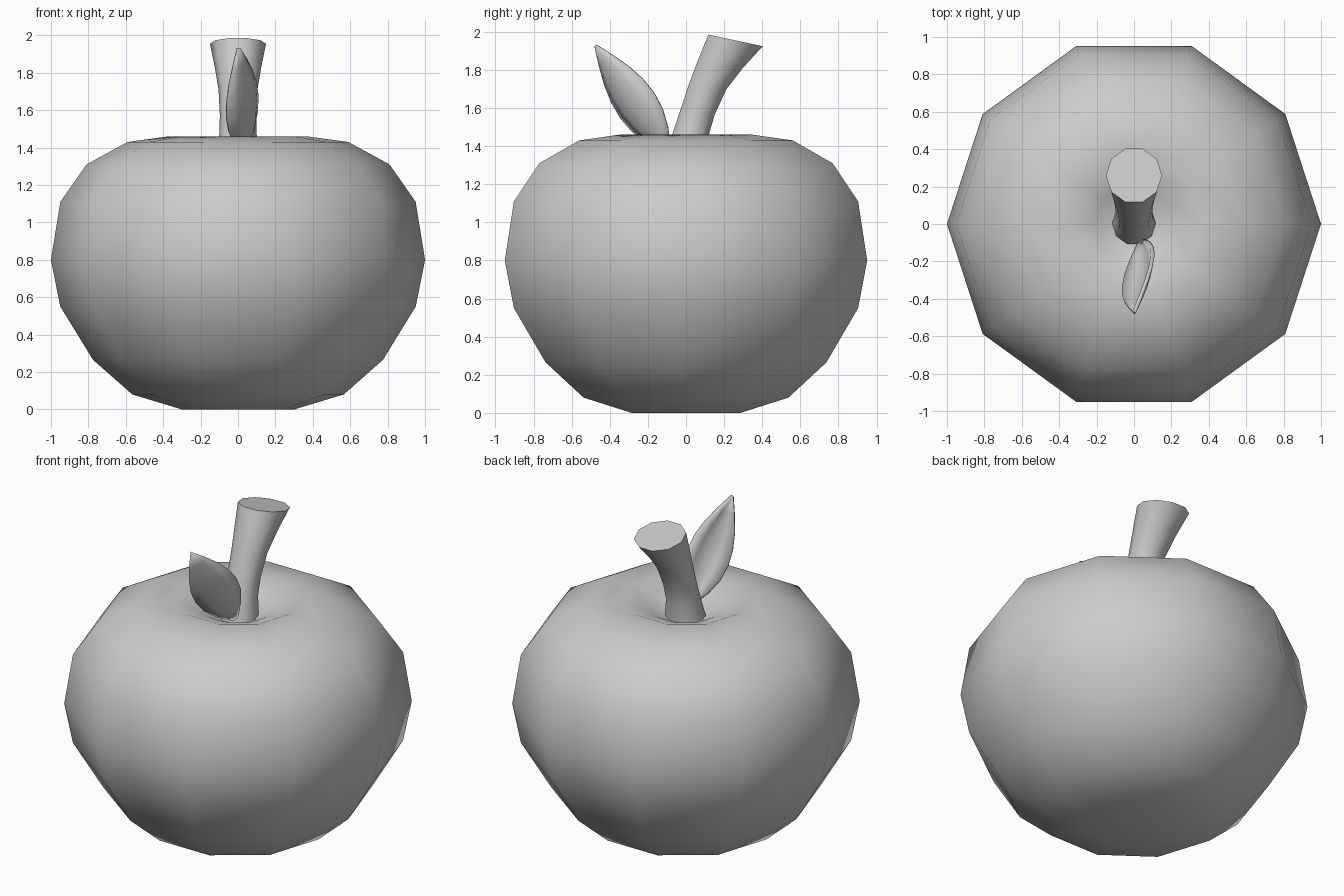
import bpy, bmesh, math
from mathutils import Vector

if "Cube" in bpy.data.objects:
    bpy.data.objects.remove(bpy.data.objects["Cube"])

SIDES = 10


def finish(bm, name, angle=50):
    bmesh.ops.recalc_face_normals(bm, faces=bm.faces)
    mesh = bpy.data.meshes.new(name)
    bm.to_mesh(mesh)
    bm.free()
    obj = bpy.data.objects.new(name, mesh)
    bpy.context.collection.objects.link(obj)
    bpy.ops.object.select_all(action='DESELECT')
    obj.select_set(True)
    bpy.context.view_layer.objects.active = obj
    bpy.ops.object.shade_smooth_by_angle(angle=math.radians(angle))
    return obj


def loft(name, sections):
    """Capped ten-sided tube through (y, z, radius, slope) sections."""
    bm = bmesh.new()
    rings = []
    for y, z, r, slope in sections:
        ring = []
        for i in range(SIDES):
            a = math.tau * i / SIDES
            dy = r * math.sin(a)
            ring.append(bm.verts.new((r * math.cos(a), y + dy, z + slope * dy)))
        rings.append(ring)
    for lo, hi in zip(rings, rings[1:]):
        for i in range(SIDES):
            j = (i + 1) % SIDES
            bm.faces.new((lo[i], lo[j], hi[j], hi[i]))
    bm.faces.new(rings[0][::-1])
    bm.faces.new(rings[-1])
    return finish(bm, name)


# Fruit body: lathe profile with a dip at the top
profile = [(0.30, 0), (0.565, 0.08), (0.775, 0.265), (0.95, 0.55), (1.0, 0.80),
           (0.95, 1.11), (0.81, 1.31), (0.59, 1.43), (0.37, 1.46),
           (0.21, 1.40), (0.11, 1.35)]
loft("fruit_body", [(0, z, r, 0) for r, z in profile])

# Stem: leans back and flares at the top
loft("stem", [(0, 1.33, 0.12, 0), (0.027, 1.47, 0.10, -0.03),
              (0.058, 1.57, 0.097, -0.06), (0.113, 1.71, 0.104, -0.12),
              (0.18, 1.83, 0.124, -0.17), (0.26, 1.955, 0.15, -0.214)])

# Leaf: cupped blade tilted forward, given thickness
base, tip = Vector((0.035, -0.09, 1.38)), Vector((0, -0.47, 1.93))
half = Vector((0.08, 0.085, 0.065))
normal = Vector((-0.81, 0.46, 0.35))
widths = [0.12, 0.6, 0.9, 1.0, 0.93, 0.72, 0.4, 0.03]
bm = bmesh.new()
rows = []
for k, w in enumerate(widths):
    centre = base.lerp(tip, k / (len(widths) - 1))
    rows.append([bm.verts.new(centre + half * s * w - normal * 0.045 * w * (1 - s * s))
                 for s in (-1, -0.5, 0, 0.5, 1)])
for a, b in zip(rows, rows[1:]):
    for i in range(4):
        bm.faces.new((a[i], a[i + 1], b[i + 1], b[i]))
leaf = finish(bm, "leaf", 40)
mod = leaf.modifiers.new("thickness", 'SOLIDIFY')
mod.thickness = 0.02
mod.offset = 0
